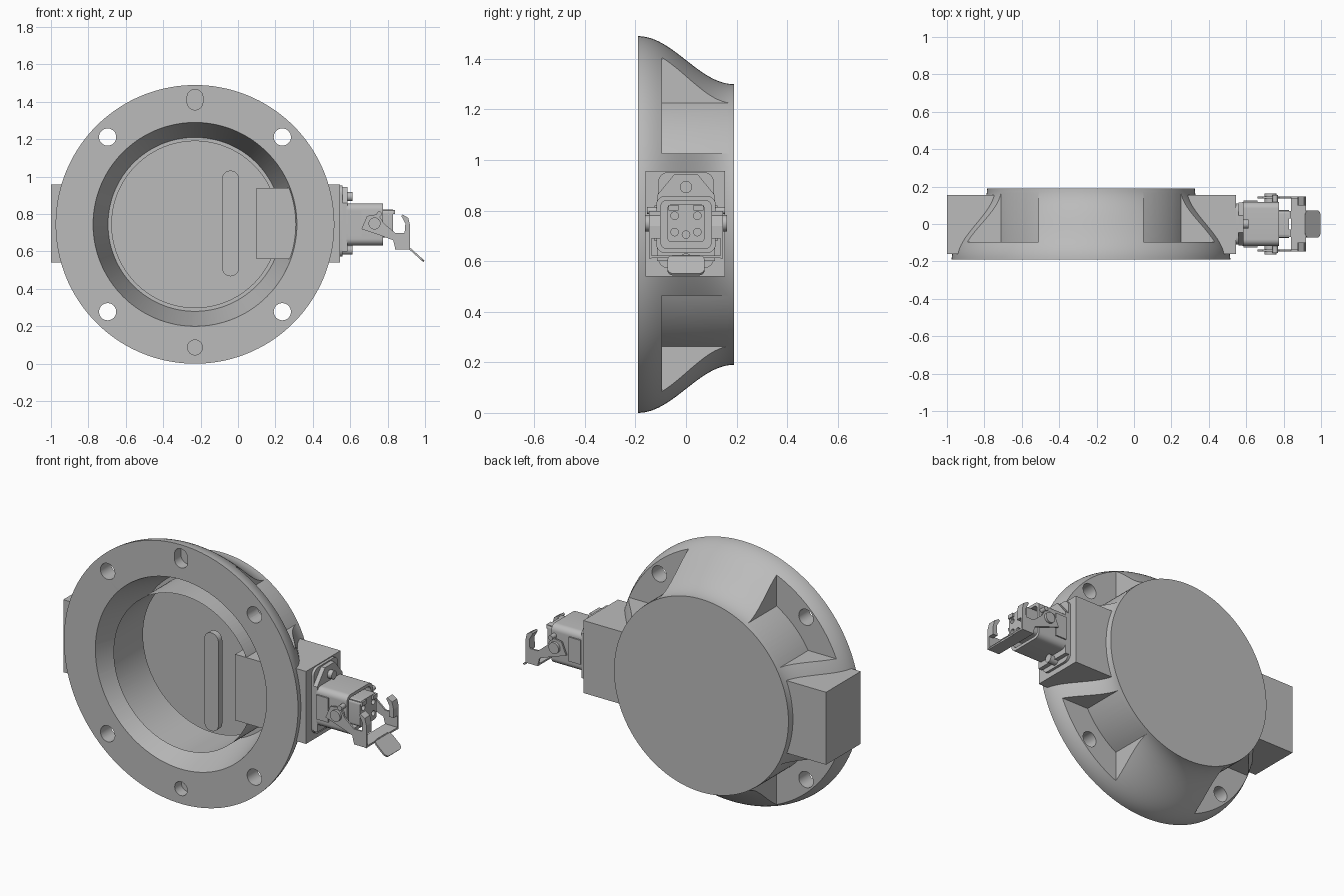
import bpy, bmesh, math
from mathutils import Matrix

cube = bpy.data.objects.get("Cube")
if cube:
    bpy.data.objects.remove(cube)

grey = bpy.data.materials.new("plain grey")
grey.use_nodes = True
grey.diffuse_color = (0.5, 0.5, 0.5, 1)
grey.node_tree.nodes["Principled BSDF"].inputs["Base Color"].default_value = (0.5, 0.5, 0.5, 1)

CX, CZ = -0.23, 0.745      # disc centre
FRONT, BACK = -0.19, 0.19


def finish(name, bm):
    bmesh.ops.recalc_face_normals(bm, faces=bm.faces)
    mesh = bpy.data.meshes.new(name)
    bm.to_mesh(mesh)
    bm.free()
    mesh.materials.append(grey)
    obj = bpy.data.objects.new(name, mesh)
    bpy.context.collection.objects.link(obj)
    return obj


def prism(name, outline, axis, a, b):
    """Extrude an outline from a to b; outline is (x,z) for axis y, (y,z) for axis x."""
    place = (lambda p, t: (p[0], t, p[1])) if axis == "y" else (lambda p, t: (t, p[0], p[1]))
    bm = bmesh.new()
    lo = [bm.verts.new(place(p, a)) for p in outline]
    hi = [bm.verts.new(place(p, b)) for p in outline]
    bm.faces.new(lo)
    bm.faces.new(hi[::-1])
    n = len(outline)
    for i in range(n):
        j = (i + 1) % n
        bm.faces.new((lo[i], lo[j], hi[j], hi[i]))
    return finish(name, bm)


def rounded(cu, cv, w, h, r, steps=8):
    pts = []
    for k, (su, sv) in enumerate([(1, 1), (-1, 1), (-1, -1), (1, -1)]):
        for i in range(steps + 1):
            t = math.pi / 2 * (k + i / steps)
            pts.append((cu + su * (w / 2 - r) + r * math.cos(t),
                        cv + sv * (h / 2 - r) + r * math.sin(t)))
    return pts


def circle(cu, cv, r, n=32):
    return [(cu + r * math.cos(2 * math.pi * i / n), cv + r * math.sin(2 * math.pi * i / n))
            for i in range(n)]


def box(name, x, y, z):
    return prism(name, [(x[0], z[0]), (x[1], z[0]), (x[1], z[1]), (x[0], z[1])], "y", *y)


def lathe(name, profile, closed, n=144):
    """Revolve (radius, y) points about the disc axis."""
    bm = bmesh.new()
    vs = [bm.verts.new((CX + r, y, CZ)) for r, y in profile]
    pairs = list(zip(vs, vs[1:])) + ([(vs[-1], vs[0])] if closed else [])
    edges = [bm.edges.new(p) for p in pairs]
    bmesh.ops.spin(bm, geom=vs + edges, cent=(CX, 0, CZ), axis=(0, 1, 0),
                   angle=2 * math.pi, steps=n, use_merge=True)
    bmesh.ops.remove_doubles(bm, verts=bm.verts, dist=0.0001)
    return finish(name, bm)


def combine(target, other, operation):
    mod = target.modifiers.new("cut", "BOOLEAN")
    mod.operation, mod.object, mod.solver = operation, other, "EXACT"
    bpy.context.view_layer.objects.active = target
    bpy.ops.object.modifier_apply(modifier=mod.name)
    bpy.data.objects.remove(other)


def smooth(obj, angle=30):
    bpy.ops.object.select_all(action="DESELECT")
    obj.select_set(True)
    bpy.context.view_layer.objects.active = obj
    bpy.ops.object.shade_smooth_by_angle(angle=math.radians(angle))


# Bell-shaped disc body
steps = 24
flank = [(0.65 + 0.095 * math.cos(math.pi * i / steps),
          FRONT + (BACK - FRONT) * i / steps) for i in range(steps + 1)]
body = lathe("disc_body", [(0, FRONT)] + flank + [(0, BACK)], False)

# Four corner pockets behind the mounting holes
INNER, RAD = 0.28, 0.557
start = math.asin(INNER / RAD)
arc = [start + (math.pi / 2 - 2 * start) * i / 20 for i in range(21)]
for sx in (1, -1):
    for sz in (1, -1):
        pts = [(RAD * math.cos(t), RAD * math.sin(t)) for t in arc]
        pts += [(INNER, 1), (1, 1), (1, INNER)]
        pts = [(CX + sx * u, CZ + sz * v) for u, v in pts]
        combine(body, prism("pocket", pts, "y", -0.095, 0.3), "DIFFERENCE")

# Side blocks
for x in ((-1, CX - 0.47), (CX + 0.47, 0.545)):
    combine(body, box("block", x, (-0.16, 0.155), (0.54, 0.957)), "UNION")

# Front groove around the central face, and the shallow face recess
ring = [(0.445, -0.3), (0.545, -0.3), (0.545, FRONT), (0.465, 0.1), (0.445, 0.1)]
combine(body, lathe("groove", ring, True), "DIFFERENCE")
combine(body, prism("recess", circle(CX, CZ, 0.46, 96), "y", -0.3, -0.168), "DIFFERENCE")

# Mounting holes, top slot and bottom hole
for sx in (1, -1):
    for sz in (1, -1):
        hole = circle(CX + sx * 0.467, CZ + sz * 0.467, 0.046)
        combine(body, prism("hole", hole, "y", -0.3, 0.3), "DIFFERENCE")
combine(body, prism("slot", rounded(CX, 1.412, 0.084, 0.11, 0.0415), "y", -0.3, -0.13), "DIFFERENCE")
combine(body, prism("hole", circle(CX, 0.087, 0.04), "y", -0.3, -0.13), "DIFFERENCE")
smooth(body)

# Bridge across the groove and raised bar on the central face
box("groove_bridge", (0.1, 0.32), (-0.168, 0.1), (0.56, 0.94))
smooth(prism("face_bar", rounded(-0.04, 0.75, 0.09, 0.565, 0.044), "y", -0.185, -0.15))

# Connector base: gasket and six-sided flange with two screws
smooth(prism("gasket", rounded(0, 0.762, 0.22, 0.38, 0.04), "x", 0.54, 0.56))
half = [(0.115, 0.6), (0.115, 0.86), (0.045, 0.945)]
prism("connector_flange", half + [(-u, v) for u, v in half[::-1]], "x", 0.56, 0.585)
for z in (0.893, 0.607):
    smooth(prism("flange_screw", circle(0, z, 0.024, 24), "x", 0.55, 0.612))

# Connector shell with a rounded square cavity
shell = prism("connector_shell", rounded(0, 0.745, 0.235, 0.225, 0.035), "x", 0.58, 0.775)
combine(shell, prism("cavity", rounded(0, 0.745, 0.2, 0.19, 0.025), "x", 0.65, 0.9), "DIFFERENCE")
smooth(shell)

# Contact insert with five sockets and keying ribs
insert = prism("contact_insert", rounded(0, 0.75, 0.15, 0.15, 0.02), "x", 0.64, 0.83)
for u, v in [(-0.045, -0.035), (0.045, -0.035), (-0.045, 0.03), (0.045, 0.03), (0, -0.045)]:
    combine(insert, prism("socket", circle(u, 0.75 + v, 0.015, 20), "x", 0.78, 0.9), "DIFFERENCE")
smooth(insert)
for s in (1, -1):
    box("insert_rib", (0.65, 0.84), sorted((s * 0.03, s * 0.07)), (0.8, 0.823))

# Locking lever: mirrored arms, ears and pivots
arm = [(0.66, 0.72), (0.69, 0.79), (0.75, 0.8), (0.78, 0.75), (0.84, 0.70),
       (0.92, 0.70), (0.92, 0.61), (0.84, 0.62), (0.83, 0.66), (0.75, 0.69)]
ear = [(0.89, 0.69), (0.895, 0.75), (0.873, 0.79), (0.88, 0.798), (0.91, 0.78),
       (0.92, 0.74), (0.92, 0.69)]
for s, side in ((1, "back"), (-1, "front")):
    prism("lever_arm_" + side, arm, "y", *sorted((s * 0.137, s * 0.147)))
    prism("lever_ear_" + side, ear, "y", *sorted((s * 0.1, s * 0.147)))
    smooth(prism("lever_pivot_" + side, circle(0.73, 0.75, 0.032, 24), "y",
                 *sorted((s * 0.11, s * 0.162))))
    smooth(prism("lever_stud_" + side, circle(0.755, 0.8, 0.014, 16), "y",
                 *sorted((s * 0.11, s * 0.155))))
    box("shell_clip_" + side, (0.585, 0.66), sorted((s * 0.11, s * 0.125)), (0.68, 0.82))

# Lever cross plate and bent finger tab
box("lever_cross_plate", (0.84, 0.92), (-0.147, 0.147), (0.612, 0.622))
tab = prism("lever_tab", rounded(0, 0, 0.145, 0.11, 0.025), "x", -0.005, 0.005)
tab.data.transform(Matrix.Translation((0.953, 0, 0.584)) @ Matrix.Rotation(math.radians(-48), 4, "Y"))
smooth(tab)
